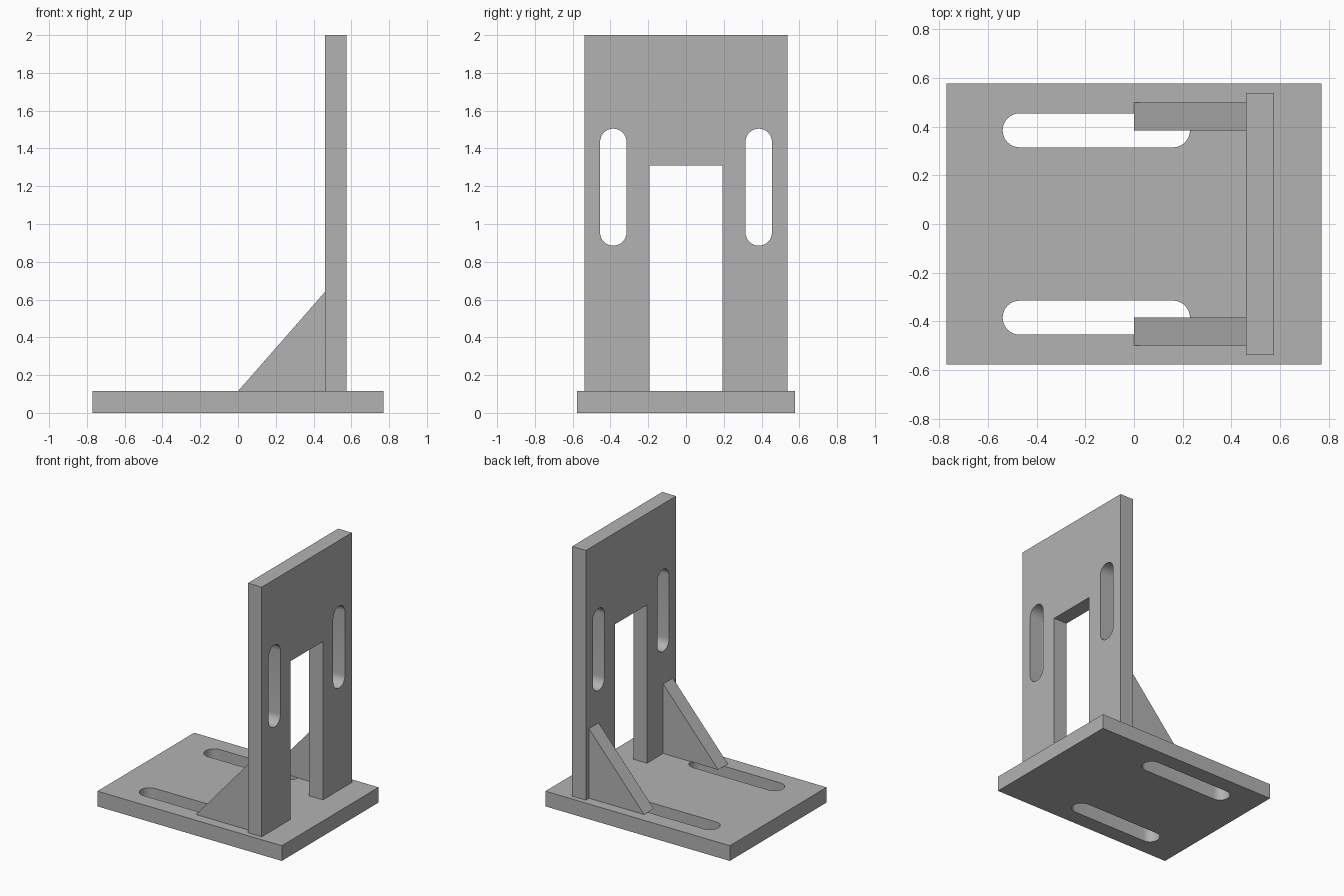
import bpy
import bmesh
from math import cos, sin, pi, radians
from mathutils import Vector

if "Cube" in bpy.data.objects:
    bpy.data.objects.remove(bpy.data.objects["Cube"], do_unlink=True)

# Main sizes
THICK = 0.115
BASE_X, BASE_Y = 0.77, 0.577
WALL_X, WALL_Y, TOP = 0.46, 0.538, 2.0
DOOR_Y, DOOR_TOP = 0.192, 1.31
SLOT_Y, SLOT_R = 0.385, 0.07

grey = bpy.data.materials.new("plain grey")
grey.use_nodes = True
colour = (0.45, 0.45, 0.45, 1)
grey.diffuse_color = colour
grey.node_tree.nodes["Principled BSDF"].inputs["Base Color"].default_value = colour


def prism(name, outline, axis, start, depth):
    """Extrude a flat outline along an axis; the outline gives the other two coordinates in order."""
    bm = bmesh.new()
    corners = []
    for point in outline:
        co = list(point)
        co.insert(axis, start)
        corners.append(bm.verts.new(co))
    face = bm.faces.new(corners)
    out = bmesh.ops.extrude_face_region(bm, geom=[face])
    offset = Vector((0, 0, 0))
    offset[axis] = depth
    moved = [g for g in out["geom"] if isinstance(g, bmesh.types.BMVert)]
    bmesh.ops.translate(bm, verts=moved, vec=offset)
    bmesh.ops.recalc_face_normals(bm, faces=bm.faces)
    mesh = bpy.data.meshes.new(name)
    bm.to_mesh(mesh)
    bm.free()
    mesh.materials.append(grey)
    obj = bpy.data.objects.new(name, mesh)
    bpy.context.collection.objects.link(obj)
    return obj


def slot_outline(low, high, centre, steps=16):
    """Round-ended slot: long direction first, cross direction second."""
    points = []
    for end, turn in ((high - SLOT_R, -pi / 2), (low + SLOT_R, pi / 2)):
        for i in range(steps + 1):
            a = turn + pi * i / steps
            points.append((end + SLOT_R * cos(a), centre + SLOT_R * sin(a)))
    return points


def cut(obj, cutter):
    """Subtract a cutter from a part, then discard it."""
    cutter.hide_render = True
    mod = obj.modifiers.new("slot", "BOOLEAN")
    mod.operation = "DIFFERENCE"
    mod.solver = "EXACT"
    mod.object = cutter
    bpy.context.view_layer.objects.active = obj
    bpy.ops.object.modifier_apply(modifier=mod.name)
    bpy.data.objects.remove(cutter, do_unlink=True)


# Base plate
base = prism("base_plate", [(-BASE_X, -BASE_Y), (BASE_X, -BASE_Y),
                            (BASE_X, BASE_Y), (-BASE_X, BASE_Y)], 2, 0, THICK)

# Upright plate with a tall doorway
half = [(DOOR_Y, DOOR_TOP), (DOOR_Y, THICK), (WALL_Y, THICK), (WALL_Y, TOP)]
wall = prism("upright_plate", half + [(-y, z) for y, z in reversed(half)],
             0, WALL_X, THICK)

for side, label in ((-1, "front"), (1, "back")):
    # Adjustment slots in both plates
    flat = slot_outline(-0.54, 0.23, side * SLOT_Y)
    cut(base, prism("base_slot", flat, 2, -0.1, 0.4))
    tall = [(y, z) for z, y in slot_outline(0.885, 1.505, side * SLOT_Y)]
    cut(wall, prism("upright_slot", tall, 0, WALL_X - 0.1, 0.4))
    # Triangular brace
    prism(label + "_brace", [(0, THICK), (WALL_X, THICK), (WALL_X, 0.64)],
          1, side * 0.385, side * THICK)

# Smooth slot ends, sharp plate edges
for obj in (base, wall):
    bpy.ops.object.select_all(action="DESELECT")
    obj.select_set(True)
    bpy.context.view_layer.objects.active = obj
    bpy.ops.object.shade_smooth_by_angle(angle=radians(30))
